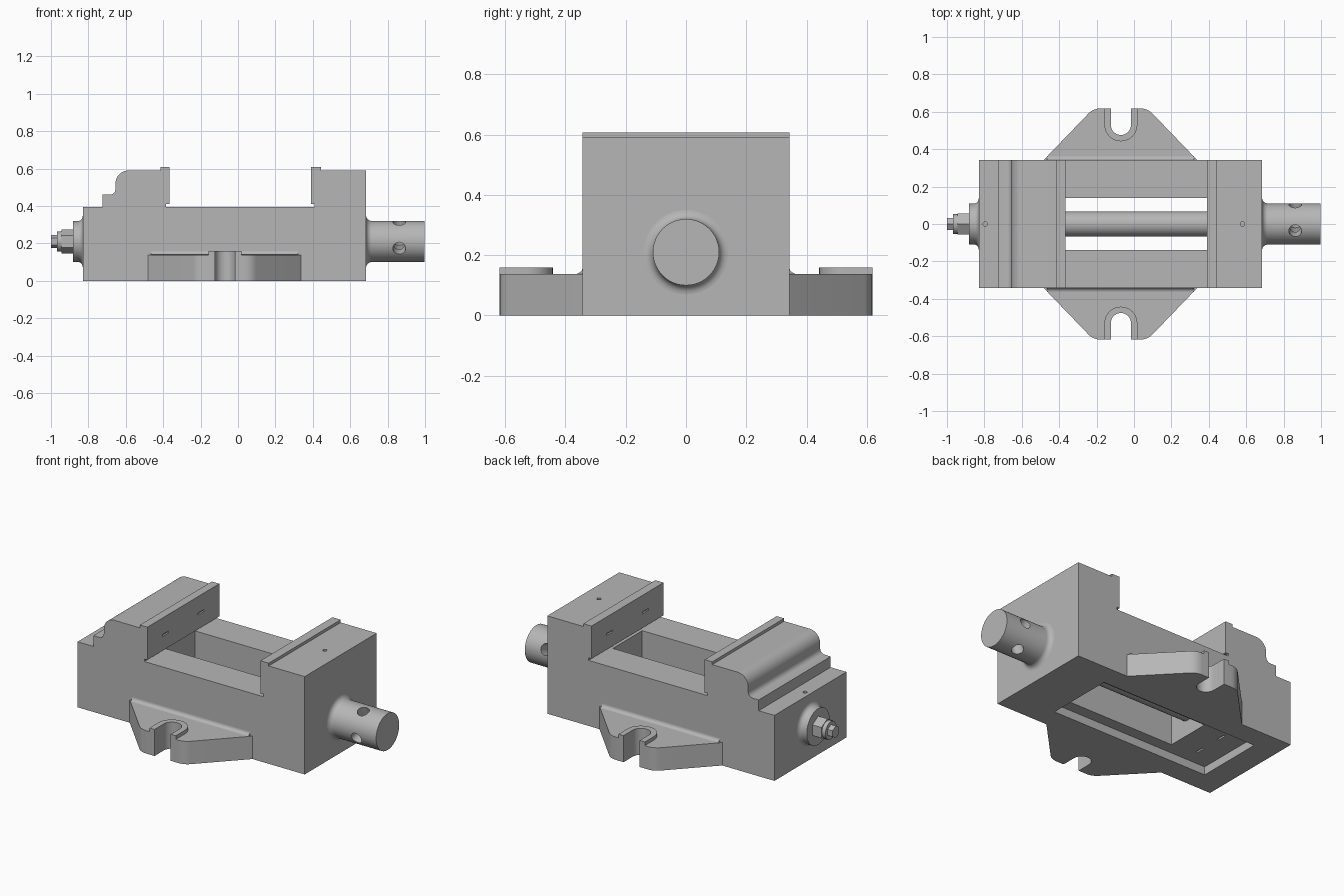
import bpy, bmesh
from math import sin, cos, pi, radians
from mathutils import Vector, Matrix

cube = bpy.data.objects.get("Cube")
if cube:
    bpy.data.objects.remove(cube, do_unlink=True)

steel = bpy.data.materials.new("machined_grey")
steel.use_nodes = True
GREY = (0.47, 0.47, 0.47, 1)
steel.diffuse_color = GREY
steel.node_tree.nodes["Principled BSDF"].inputs["Base Color"].default_value = GREY

SCREW_Z = 0.21
SLOT_X = -0.07


def finish(name, bm):
    bmesh.ops.recalc_face_normals(bm, faces=bm.faces)
    mesh = bpy.data.meshes.new(name)
    bm.to_mesh(mesh)
    bm.free()
    mesh.materials.append(steel)
    ob = bpy.data.objects.new(name, mesh)
    bpy.context.collection.objects.link(ob)
    return ob


def prism(name, points, place, start, end):
    """Extrude a 2D outline; place(u, v, w) maps it into space."""
    bm = bmesh.new()
    face = bm.faces.new([bm.verts.new(place(u, v, start)) for u, v in points])
    out = bmesh.ops.extrude_face_region(bm, geom=[face])
    move = Vector(place(0, 0, end)) - Vector(place(0, 0, start))
    bmesh.ops.translate(bm, vec=move, verts=[v for v in out["geom"] if isinstance(v, bmesh.types.BMVert)])
    return finish(name, bm)


def box(name, x, y, z):
    return prism(name, [(x[0], y[0]), (x[1], y[0]), (x[1], y[1]), (x[0], y[1])], along_z, *z)


def along_y(u, v, w):
    return (u, w, v)


def along_z(u, v, w):
    return (u, v, w)


def along_x(u, v, w):
    return (w, u, v)


def arc(cx, cy, r, a, b, n=8):
    return [(cx + r * cos(radians(a + (b - a) * i / n)),
             cy + r * sin(radians(a + (b - a) * i / n))) for i in range(n + 1)]


def lathe(name, profile):
    """Turn an (x, radius) profile about the screw axis."""
    bm = bmesh.new()
    verts = [bm.verts.new((x, r, SCREW_Z)) for x, r in profile]
    edges = [bm.edges.new(pair) for pair in zip(verts, verts[1:])]
    bmesh.ops.spin(bm, geom=verts + edges, cent=(0, 0, SCREW_Z), axis=(1, 0, 0),
                   angle=2 * pi, steps=48)
    bmesh.ops.remove_doubles(bm, verts=bm.verts, dist=0.0001)
    return finish(name, bm)


def rod(name, centre, direction, radius, length, sides=24):
    bm = bmesh.new()
    turn = Vector(direction).to_track_quat('Z', 'Y').to_matrix().to_4x4()
    bmesh.ops.create_cone(bm, cap_ends=True, segments=sides, radius1=radius, radius2=radius,
                          depth=length, matrix=Matrix.Translation(centre) @ turn)
    return finish(name, bm)


def cut(ob, cutters):
    for c in cutters:
        c.hide_render = True
        mod = ob.modifiers.new("cut", 'BOOLEAN')
        mod.operation = 'DIFFERENCE'
        mod.solver = 'EXACT'
        mod.object = c
        bpy.context.view_layer.objects.active = ob
        bpy.ops.object.modifier_apply(modifier=mod.name)
        bpy.data.objects.remove(c, do_unlink=True)


parts = []

# Body with stepped sliding jaw and fixed jaw, one side profile
profile = [(-0.83, 0), (-0.83, 0.395), (-0.725, 0.395), (-0.725, 0.46)]
profile += arc(-0.685, 0.49, 0.03, -90, 0, 6)
profile += arc(-0.585, 0.52, 0.07, 180, 90, 10)
profile += [(-0.415, 0.59), (-0.415, 0.607), (-0.365, 0.607), (-0.365, 0.41),
            (-0.385, 0.41), (-0.385, 0.395), (0.41, 0.395), (0.41, 0.41), (0.39, 0.41),
            (0.39, 0.607), (0.445, 0.607), (0.445, 0.59), (0.685, 0.59), (0.685, 0)]
body = prism("vise_body", profile, along_y, -0.343, 0.343)

# Guideway opening, underside pocket, oil holes and screw slots
cutters = [box("opening_cutter", (-0.385, 0.39), (-0.14, 0.14), (-0.1, 0.405)),
           box("pocket_cutter", (-0.68, 0.39), (-0.21, 0.21), (-0.1, 0.05)),
           rod("oil_cutter", (-0.795, 0, 0.395), (0, 0, 1), 0.012, 0.06, 16),
           rod("oil_cutter", (0.58, 0, 0.59), (0, 0, 1), 0.012, 0.06, 16)]
for y in (-0.17, 0.17):
    for x in (-0.365, 0.39):
        cutters.append(box("slot_cutter", (x - 0.01, x + 0.01), (y - 0.028, y + 0.028), (0.495, 0.507)))
for y in (-0.09, 0.09):
    cutters.append(box("slot_cutter", (-0.55, -0.538), (y - 0.028, y + 0.028), (0.03, 0.06)))
cut(body, cutters)
parts.append(body)

# Clamping lugs on both sides, each with an open bolt slot and raised rim
for side, s in (("front", -1), ("back", 1)):
    slot = arc(SLOT_X, 0.53, 0.054, 0, -180, 16)
    rim = arc(SLOT_X, 0.53, 0.088, -180, 0, 16)
    right = arc(0.035, 0.53, 0.088, 45, 90, 6)
    left = arc(-0.18, 0.53, 0.088, 90, 135, 6)
    outline = [(-0.485, 0.34), (0.34, 0.34)] + right
    outline += [(SLOT_X + 0.054, 0.618)] + slot + [(SLOT_X - 0.054, 0.618)] + left
    rim_outline = [(SLOT_X + 0.054, 0.618)] + slot + [(SLOT_X - 0.054, 0.618),
                                                       (SLOT_X - 0.088, 0.618)]
    rim_outline += rim + [(SLOT_X + 0.088, 0.618)]
    fillet = [(0.34, 0.135)] + arc(0.363, 0.16, 0.02, -90, -180, 6) + [(0.34, 0.16)]

    def flip(points):
        return [(u, s * v) for u, v in points]

    parts.append(prism(side + "_lug", flip(outline), along_z, 0, 0.138))
    parts.append(prism(side + "_lug_rim", flip(rim_outline), along_z, 0.135, 0.16))
    parts.append(prism(side + "_lug_fillet", [(s * u, v) for u, v in fillet], along_x, -0.465, 0.32))

# Lead screw between the jaws
parts.append(rod("lead_screw", (0, 0, SCREW_Z), (1, 0, 0), 0.067, 0.84, 48))

# Handle hub with flared base and two crossed bar holes
hub_profile = [(0.67, 0), (0.67, 0.14)] + arc(0.715, 0.14, 0.03, 180, 270, 6)
hub = lathe("handle_hub", hub_profile + [(0.998, 0.11), (0.998, 0)])
holes = []
for a in (20, 110):
    direction = (0, cos(radians(a)), sin(radians(a)))
    holes.append(rod("bar_cutter", (0.862, 0, SCREW_Z), direction, 0.034, 0.4, 24))
cut(hub, holes)
parts.append(hub)

# Rear bearing boss, hex nut and screw tip
parts.append(lathe("rear_boss", [(-0.82, 0), (-0.82, 0.14)]
                   + arc(-0.857, 0.136, 0.027, 0, -90, 6) + [(-0.882, 0.109), (-0.882, 0)]))
parts.append(rod("rear_nut", (-0.91, 0, SCREW_Z), (1, 0, 0), 0.064, 0.066, 6))
parts.append(rod("rear_collar", (-0.953, 0, SCREW_Z), (1, 0, 0), 0.053, 0.028, 32))
parts.append(rod("screw_tip", (-0.975, 0, SCREW_Z), (1, 0, 0), 0.036, 0.05, 6))

# Smooth the round faces, keep the machined edges sharp
bpy.ops.object.select_all(action='DESELECT')
for ob in parts:
    ob.select_set(True)
bpy.context.view_layer.objects.active = body
bpy.ops.object.shade_smooth_by_angle(angle=radians(30))
